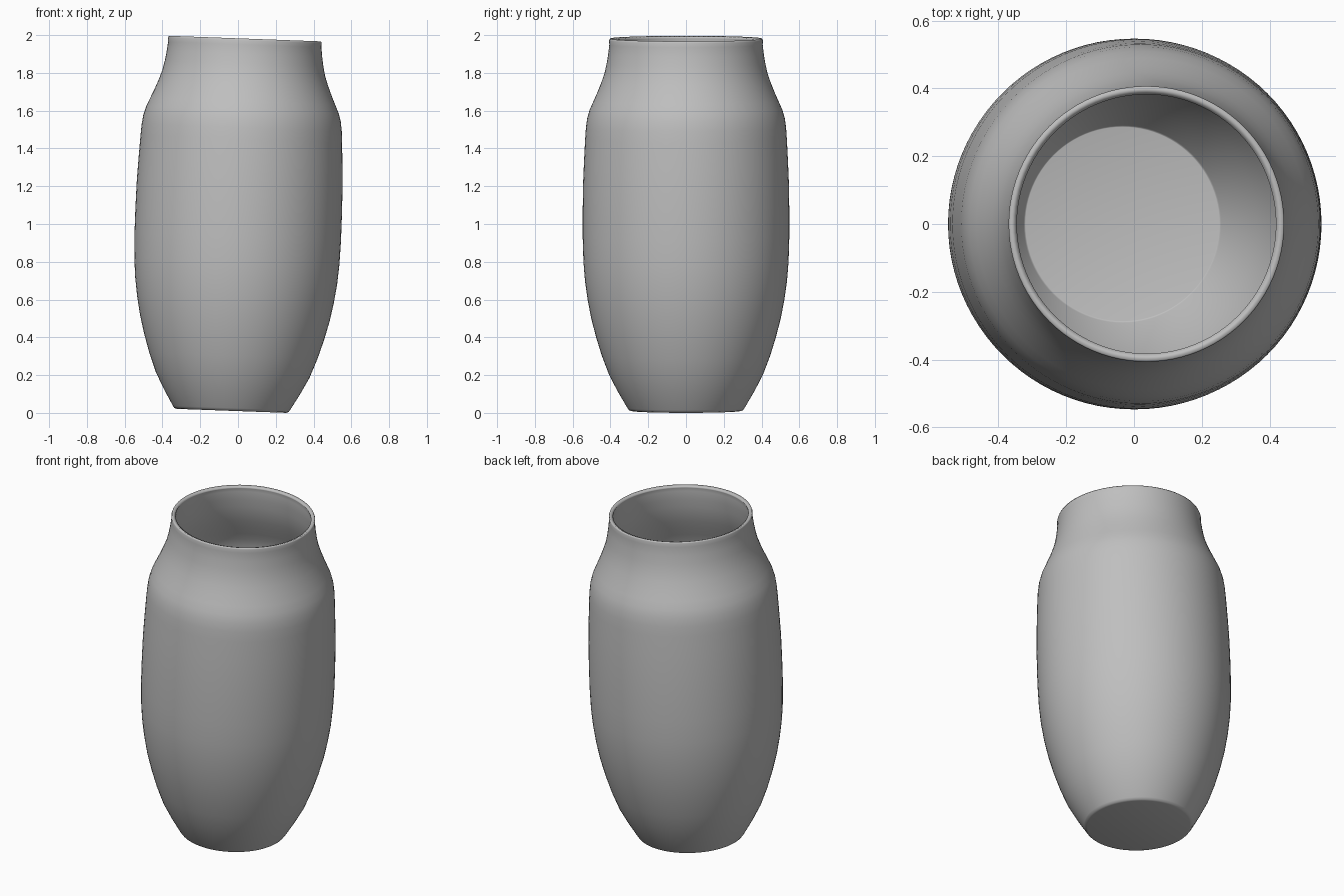
import bpy, bmesh, math
from mathutils import Matrix

cube = bpy.data.objects.get("Cube")
if cube:
    bpy.data.objects.remove(cube, do_unlink=True)

SEGMENTS = 96
TILT = 0.0365

# Clay colour
clay = bpy.data.materials.new("grey clay")
clay.use_nodes = True
colour = (0.52, 0.52, 0.52, 1)
clay.diffuse_color = colour
clay.node_tree.nodes["Principled BSDF"].inputs["Base Color"].default_value = colour

# Outer profile as radius, height: base, belly, shoulder, neck, lip
profile = [(0, 0), (0.29, 0), (0.302, 0.004), (0.31, 0.015), (0.36, 0.1),
           (0.407, 0.19), (0.445, 0.29), (0.476, 0.39), (0.502, 0.49),
           (0.521, 0.59), (0.535, 0.69), (0.543, 0.79), (0.547, 0.92),
           (0.547, 1.06), (0.545, 1.2), (0.54, 1.32), (0.534, 1.44),
           (0.53, 1.5), (0.523, 1.55), (0.51, 1.595), (0.49, 1.64),
           (0.468, 1.69), (0.448, 1.74), (0.431, 1.79), (0.42, 1.84),
           (0.412, 1.89), (0.406, 1.94), (0.407, 1.962), (0.403, 1.972)]

# Vase body turned on a lathe
bm = bmesh.new()
points = [bm.verts.new((r, 0, z)) for r, z in profile]
edges = [bm.edges.new(pair) for pair in zip(points, points[1:])]
bmesh.ops.spin(bm, geom=points + edges, cent=(0, 0, 0), axis=(0, 0, 1),
               angle=math.tau, steps=SEGMENTS)
bmesh.ops.remove_doubles(bm, verts=bm.verts, dist=0.0005)
bmesh.ops.recalc_face_normals(bm, faces=bm.faces)
if sum(f.normal.dot(f.calc_center_median()) for f in bm.faces) < 0:
    bmesh.ops.reverse_faces(bm, faces=bm.faces)

# Slight lean to the side, resting on the low edge of the base
bmesh.ops.transform(bm, verts=bm.verts,
                    matrix=Matrix.Translation((-0.035, 0, 0.0108)) @ Matrix.Rotation(TILT, 4, "Y"))
mesh = bpy.data.meshes.new("vase")
bm.to_mesh(mesh)
bm.free()
mesh.materials.append(clay)
vase = bpy.data.objects.new("vase", mesh)
bpy.context.collection.objects.link(vase)

# Hollow wall with a rounded rim
wall = vase.modifiers.new("wall", "SOLIDIFY")
wall.thickness = 0.022
wall.offset = -1
wall.use_even_offset = True

bpy.context.view_layer.objects.active = vase
vase.select_set(True)
bpy.ops.object.shade_smooth_by_angle(angle=math.radians(50))
